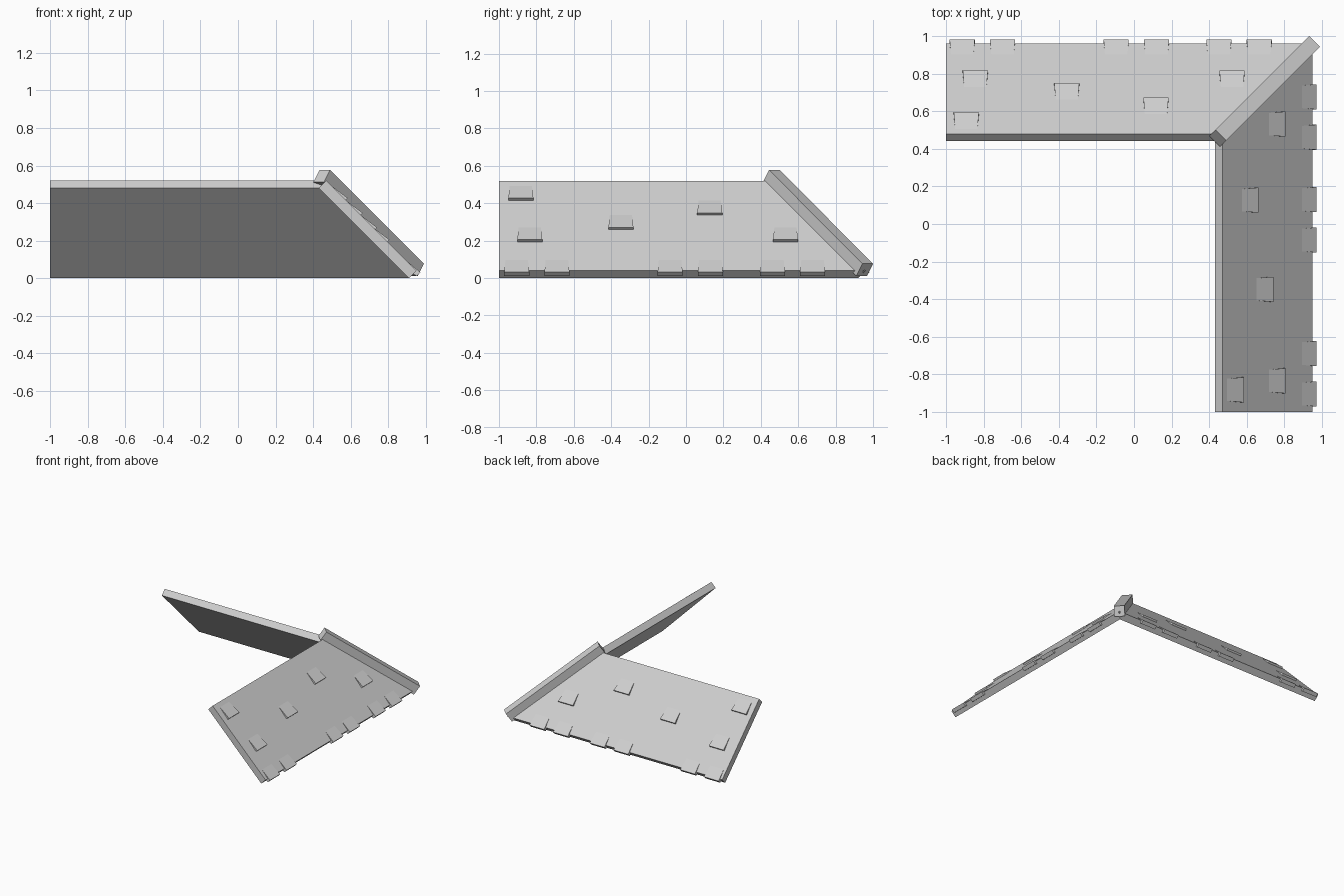
import bpy
import bmesh
from mathutils import Vector

if "Cube" in bpy.data.objects:
    bpy.data.objects.remove(bpy.data.objects["Cube"], do_unlink=True)

grey = bpy.data.materials.new("light grey")
grey.use_nodes = True
COLOUR = (0.62, 0.62, 0.62, 1)
grey.diffuse_color = COLOUR
grey.node_tree.nodes["Principled BSDF"].inputs["Base Color"].default_value = COLOUR

SHIFT = 0.005                       # the hip line lies just behind the diagonal
TOP, EAVE = Vector((0.475, 0.52)), Vector((0.955, 0.04))   # (outward, height)
DOWN = Vector((1, -1)).normalized()  # down the slope
OUT = Vector((1, 1)).normalized()    # away from the slope
THICK = 0.055


def back(a, d, z):
    return Vector((a - SHIFT, d + SHIFT, z))


def left(a, d, z):
    return Vector((d - SHIFT, a + SHIFT, z))


def prism(name, ring_a, ring_b):
    """Solid between two matching rings of points."""
    bm = bmesh.new()
    a = [bm.verts.new(p) for p in ring_a]
    b = [bm.verts.new(p) for p in ring_b]
    bm.faces.new(a)
    bm.faces.new(b)
    n = len(a)
    for i in range(n):
        j = (i + 1) % n
        bm.faces.new((a[i], a[j], b[j], b[i]))
    bmesh.ops.recalc_face_normals(bm, faces=bm.faces)
    mesh = bpy.data.meshes.new(name)
    bm.to_mesh(mesh)
    bm.free()
    mesh.materials.append(grey)
    obj = bpy.data.objects.new(name, mesh)
    bpy.context.collection.objects.link(obj)


def tile(name, place, along, edge, lift):
    """Shingle whose upper end sinks into the slope; edge is its lower top line."""
    def ring(point, half):
        low = point - OUT * 0.03
        return [place(along + s * half, *p)
                for s, p in ((-1, point), (1, point), (1, low), (-1, low))]
    upper = edge - DOWN * 0.13 - OUT * (lift + 0.003)
    prism(name, ring(edge, 0.067), ring(upper, 0.058))


# Tile positions along the eave, and (along, outward) of the scattered ones
EAVE_TILES = (-0.91, -0.695, -0.09, 0.125, 0.457, 0.672)
LOOSE_TILES = ((-0.84, 0.795), (-0.353, 0.73), (0.122, 0.652),
               (0.527, 0.795), (-0.888, 0.573))

for side, place, start in (("back", back, -1 + SHIFT), ("left", left, -1 - SHIFT)):
    # Sloping slab, mitred where it meets the other one
    profile = [TOP, EAVE, EAVE - OUT * THICK, TOP - OUT * THICK]
    prism(side + "_roof_slab",
          [place(start, *p) for p in profile],
          [place(p.x, *p) for p in profile])

    # Tiles overhanging the eave
    for i, along in enumerate(EAVE_TILES):
        tile(f"{side}_eave_tile_{i + 1}", place, along,
             EAVE + DOWN * 0.02 + OUT * 0.01, 0.01)

    # Scattered tiles on the slope
    for i, (along, d) in enumerate(LOOSE_TILES):
        lift = 0.016
        surface = Vector((d, TOP.x + TOP.y - d))
        tile(f"{side}_slope_tile_{i + 1}", place, along,
             surface + OUT * lift / 2 + DOWN * lift / 2 + OUT * lift / 2, lift)

# Square hip beam covering the mitre
across = Vector((1, -1, 0)).normalized() * 0.04
rise = Vector((1, 1, 2)).normalized() * 0.08


def beam_end(d, z):
    base = back(d, d, z)
    return [base - across, base + across, base + across + rise, base - across + rise]


prism("hip_beam", beam_end(0.435, 0.513), beam_end(0.934, 0.012))

# Rest the whole roof on the ground
bpy.context.view_layer.update()
lowest = min(v.co.z for o in bpy.data.objects if o.type == "MESH"
             and o.data.materials and o.data.materials[0] == grey
             for v in o.data.vertices)
for o in bpy.data.objects:
    if o.type == "MESH" and o.data.materials and o.data.materials[0] == grey:
        o.location.z -= lowest
